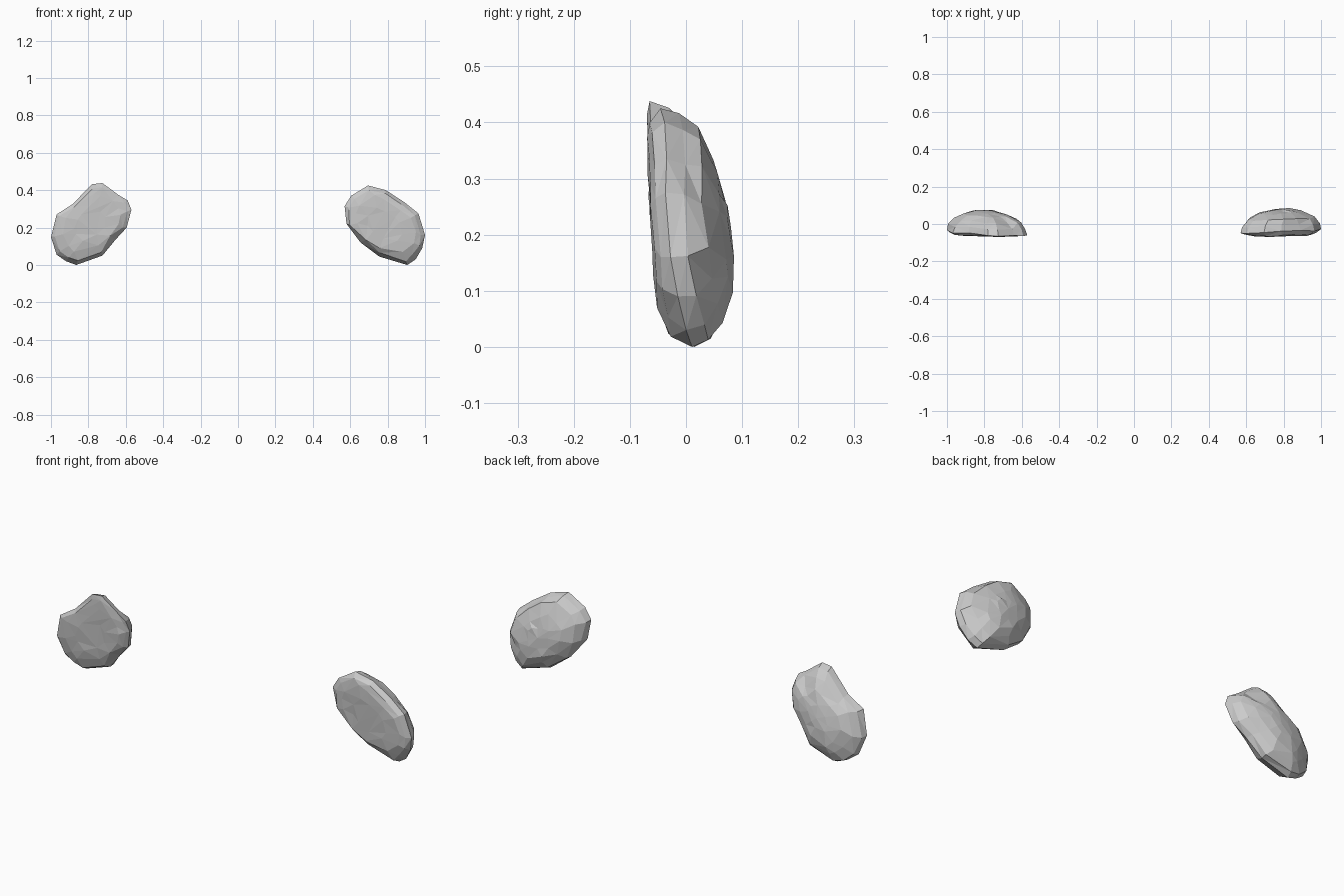
import bpy, bmesh, random

if "Cube" in bpy.data.objects:
    bpy.data.objects.remove(bpy.data.objects["Cube"])

# Front outlines (x, z), counted around each pebble-like shell
LEFT = [(-1.0, .15), (-.97, .27), (-.885, .325), (-.78, .432), (-.725, .438), (-.64, .375),
        (-.59, .345), (-.57, .295), (-.595, .20), (-.655, .135), (-.725, .05), (-.865, 0),
        (-.92, .02), (-.97, .055)]
RIGHT = [(1.0, .16), (.965, .275), (.89, .335), (.79, .40), (.695, .425), (.605, .37),
         (.57, .315), (.58, .22), (.655, .12), (.755, .045), (.905, 0), (.95, .03), (.985, .09)]

# Rings from flat front to domed back: (scale, side, amount)
RINGS = [(.4, 'front', .98), (.72, 'front', .95), (.9, 'front', .65), (1, 'rim', 0),
         (.95, 'back', .34), (.79, 'back', .63), (.54, 'back', .86), (.26, 'back', .97)]


def make_shell(name, outline, slope, seed):
    rng = random.Random(seed)
    xs, zs = zip(*outline)
    cx = (max(xs) + min(xs)) / 2
    cz = (max(zs) + min(zs)) / 2

    def point(px, pz, s, side, amount):
        x, z = cx + (px - cx) * s, cz + (pz - cz) * s
        rim = .018 - slope * z - .02 * ((x - cx) / .2) ** 2
        front = -.061 - .06 * (z - .2)
        y = rim
        if side == 'front':
            y = rim + (front - rim) * amount
        elif side == 'back':
            y = rim + .092 * amount
        return [x, y, z]

    bm = bmesh.new()
    n = len(outline)
    loops = []
    for s, side, amount in RINGS:
        loop = []
        for px, pz in outline:
            co = point(px, pz, s, side, amount)
            if side != 'rim':
                j = .013 if s < .9 else .005
                co[0] += rng.uniform(-j, j)
                co[2] += rng.uniform(-j, j)
                co[1] += rng.uniform(-.003, .003)
            loop.append(bm.verts.new(co))
        loops.append(loop)
    for a, b in zip(loops, loops[1:]):
        for i in range(n):
            bm.faces.new((a[i], a[(i + 1) % n], b[(i + 1) % n], b[i]))
    # Close the front and back
    bm.faces.new(loops[0])
    tip = bm.verts.new(point(cx, cz, 0, 'back', 1))
    for i in range(n):
        bm.faces.new((loops[-1][i], loops[-1][(i + 1) % n], tip))
    # Merge the small facets and triangulate for a chipped look
    bmesh.ops.remove_doubles(bm, verts=[v for v in bm.verts if v not in loops[3]], dist=.026)
    bmesh.ops.triangulate(bm, faces=bm.faces[:], quad_method='BEAUTY', ngon_method='BEAUTY')
    bmesh.ops.recalc_face_normals(bm, faces=bm.faces[:])
    mesh = bpy.data.meshes.new(name)
    bm.to_mesh(mesh)
    bm.free()
    obj = bpy.data.objects.new(name, mesh)
    bpy.context.collection.objects.link(obj)
    return obj


make_shell("left_pebble", LEFT, .185, 3)
make_shell("right_pebble", RIGHT, .14, 8)
